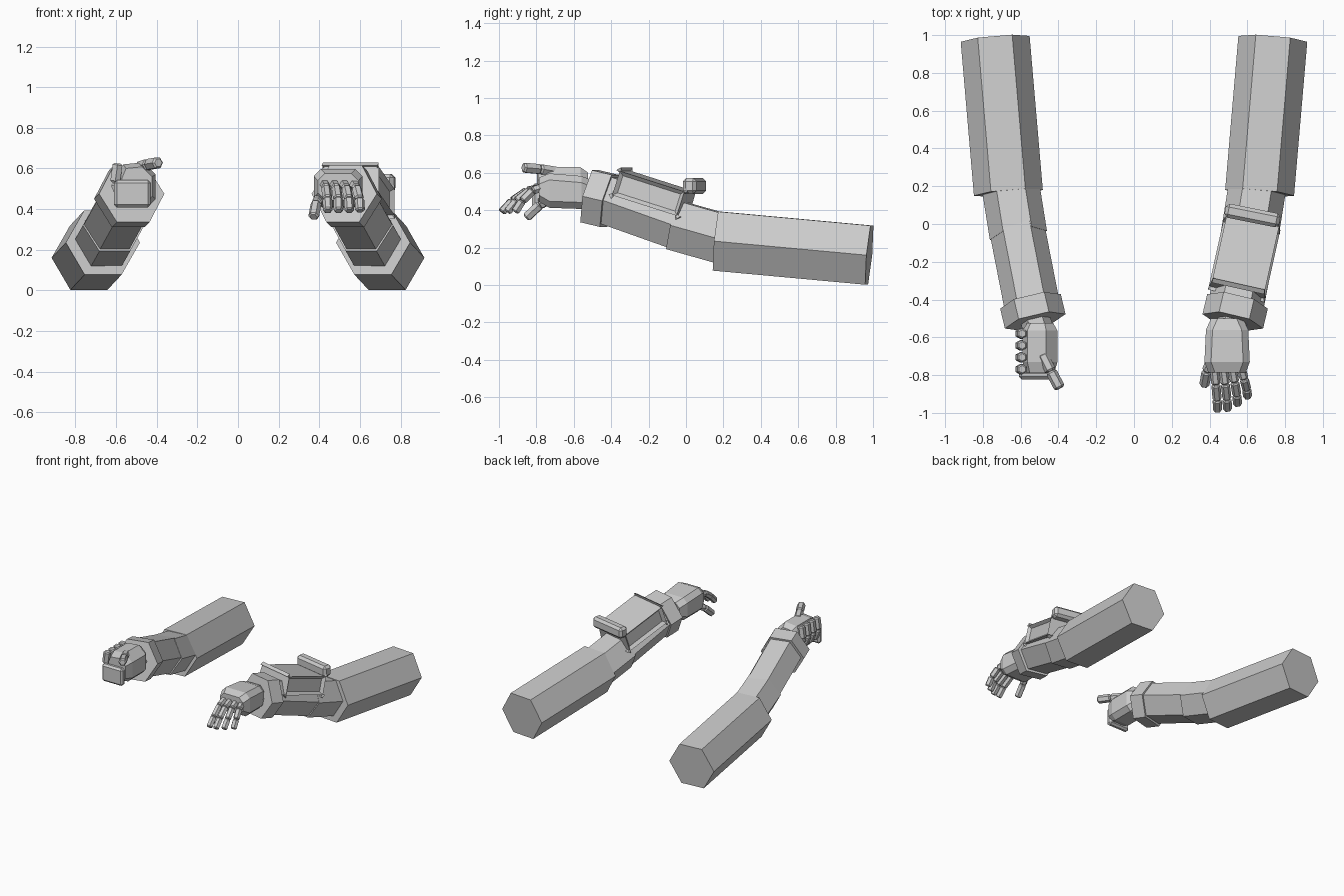
import bpy, bmesh, math
from mathutils import Vector, Matrix

if "Cube" in bpy.data.objects:
    bpy.data.objects.remove(bpy.data.objects["Cube"])

grey = bpy.data.materials.new("light_grey")
grey.diffuse_color = (0.6, 0.6, 0.6, 1)
grey.use_nodes = True
grey.node_tree.nodes["Principled BSDF"].inputs["Base Color"].default_value = grey.diffuse_color


def finish(name, bm):
    bmesh.ops.recalc_face_normals(bm, faces=bm.faces)
    me = bpy.data.meshes.new(name)
    bm.to_mesh(me)
    bm.free()
    me.materials.append(grey)
    ob = bpy.data.objects.new(name, me)
    bpy.context.collection.objects.link(ob)
    return ob


def frame(d):
    """Side, up and forward axes for a direction."""
    d = Vector(d).normalized()
    u = d.cross(Vector((0, 0, 1))).normalized()
    return u, u.cross(d), d


def skin(bm, rings):
    """Join equal rings of points into a closed solid."""
    vs = [[bm.verts.new(p) for p in r] for r in rings]
    n = len(vs[0])
    for a, b in zip(vs, vs[1:]):
        for i in range(n):
            bm.faces.new((a[i], a[(i + 1) % n], b[(i + 1) % n], b[i]))
    bm.faces.new(vs[0])
    bm.faces.new(vs[-1])


def prism(bm, a, b, r, chamfer=0.0):
    """Hexagonal bar from a to b, optionally with chamfered ends."""
    a, b = Vector(a), Vector(b)
    u, v, d = frame(b - a)
    stations = [(a, r), (b, r)]
    if chamfer:
        stations = [(a, r - chamfer), (a + d * chamfer, r),
                    (b - d * chamfer, r), (b, r - chamfer)]
    skin(bm, [[c + u * rr * math.cos(k * math.pi / 3) + v * rr * math.sin(k * math.pi / 3)
               for k in range(6)] for c, rr in stations])


def hex_part(name, a, b, r, chamfer=0.0):
    bm = bmesh.new()
    prism(bm, a, b, r, chamfer)
    return finish(name, bm)


def digit(name, points, r):
    """Finger made of short chamfered bars."""
    bm = bmesh.new()
    for a, b in zip(points, points[1:]):
        prism(bm, a, b, r, r * 0.3)
    return finish(name, bm)


def block(name, centre, size, direction=(0, -1, 0), bevel=0.02, taper=1.0):
    """Bevelled box; size is across, upward, along the direction."""
    bm = bmesh.new()
    bmesh.ops.create_cube(bm, size=1)
    u, v, d = frame(direction)
    for w in bm.verts:
        t = taper if w.co.y > 0 else 1
        w.co = Vector(centre) + u * w.co.x * size[0] * t + v * w.co.y * size[1] + d * w.co.z * size[2]
    if bevel:
        bmesh.ops.bevel(bm, geom=bm.edges[:], offset=bevel, segments=1, affect='EDGES')
    return finish(name, bm)


# Arms, the same on both sides
for side, s in (("right", 1), ("left", -1)):
    hex_part(side + "_sleeve", (s * .735, .98, .16), (s * .665, .165, .235), .183)
    hex_part(side + "_elbow", (s * .66, .24, .235), (s * .612, -.06, .32), .153)
    hex_part(side + "_forearm", (s * .63, .03, .295), (s * .54, -.43, .458), .147)
    hex_part(side + "_cuff", (s * .548, -.41, .45), (s * .523, -.515, .475), .165)
    hex_part(side + "_wrist", (s * .53, -.48, .47), (s * .50, -.58, .49), .08)

# Device strapped on the right forearm
along = (-.08, -.36, .115)
block("device_body", (.588, -.17, .49), (.265, .135, .37), along, .02, .92)
block("device_bar", (.627, .045, .53), (.075, .085, .295), (1, -.2, 0), .018)

# Right hand: palm widening to the knuckles
bm = bmesh.new()
rings = []
for y, w, zc, h in ((-.5, .085, .495, .065), (-.56, .112, .495, .088),
                    (-.73, .12, .505, .092), (-.785, .1, .51, .065)):
    c = .035
    outline = [(w, h - c), (w - c, h), (c - w, h), (-w, h - c),
               (-w, c - h), (c - w, -h), (w - c, -h), (w, c - h)]
    rings.append([(.493 + p, y, zc + q) for p, q in outline])
skin(bm, rings)
finish("right_palm", bm)

# Right fingers and thumb, curling down
for i, reach in enumerate((1.0, .98, .86, .68)):
    x0, x1 = .425 + .047 * i, .442 + .053 * i
    pts = [(x0 + (x1 - x0) * t, -.76 - dy * reach, z)
           for t, dy, z in ((0, 0, .525), (.5, .09, .505), (.9, .17, .45), (1, .228, .39))]
    digit("right_finger_%d" % (i + 1), pts, .024)
digit("right_thumb", [(.42, -.69, .48), (.385, -.78, .43), (.372, -.855, .36)], .027)

# Left hand: closed, with a sloped inner shoulder
bm = bmesh.new()
outline = [(-.565, .62), (-.465, .63), (-.405, .57), (-.405, .45),
           (-.44, .415), (-.56, .415), (-.59, .45), (-.59, .56)]
mid = Vector((-.495, .52))
rings = []
for y, k in ((-.525, .75), (-.565, 1), (-.73, 1), (-.79, .8)):
    pts = [mid + (Vector(p) - mid) * k for p in outline]
    rings.append([(p.x, y, p.y) for p in pts])
skin(bm, rings)
finish("left_palm", bm)
block("left_hand_plate", (-.52, -.80, .475), (.18, .135, .045), bevel=.014)

# Left curled fingers along the outer edge, thumb resting on top
for i in range(4):
    y = -.58 - .063 * i
    digit("left_finger_%d" % (i + 1),
          [(-.57, y, .45), (-.605, y, .53), (-.592, y, .625)], .028)
digit("left_thumb", [(-.485, -.69, .605), (-.44, -.78, .62), (-.392, -.87, .628)], .03)
